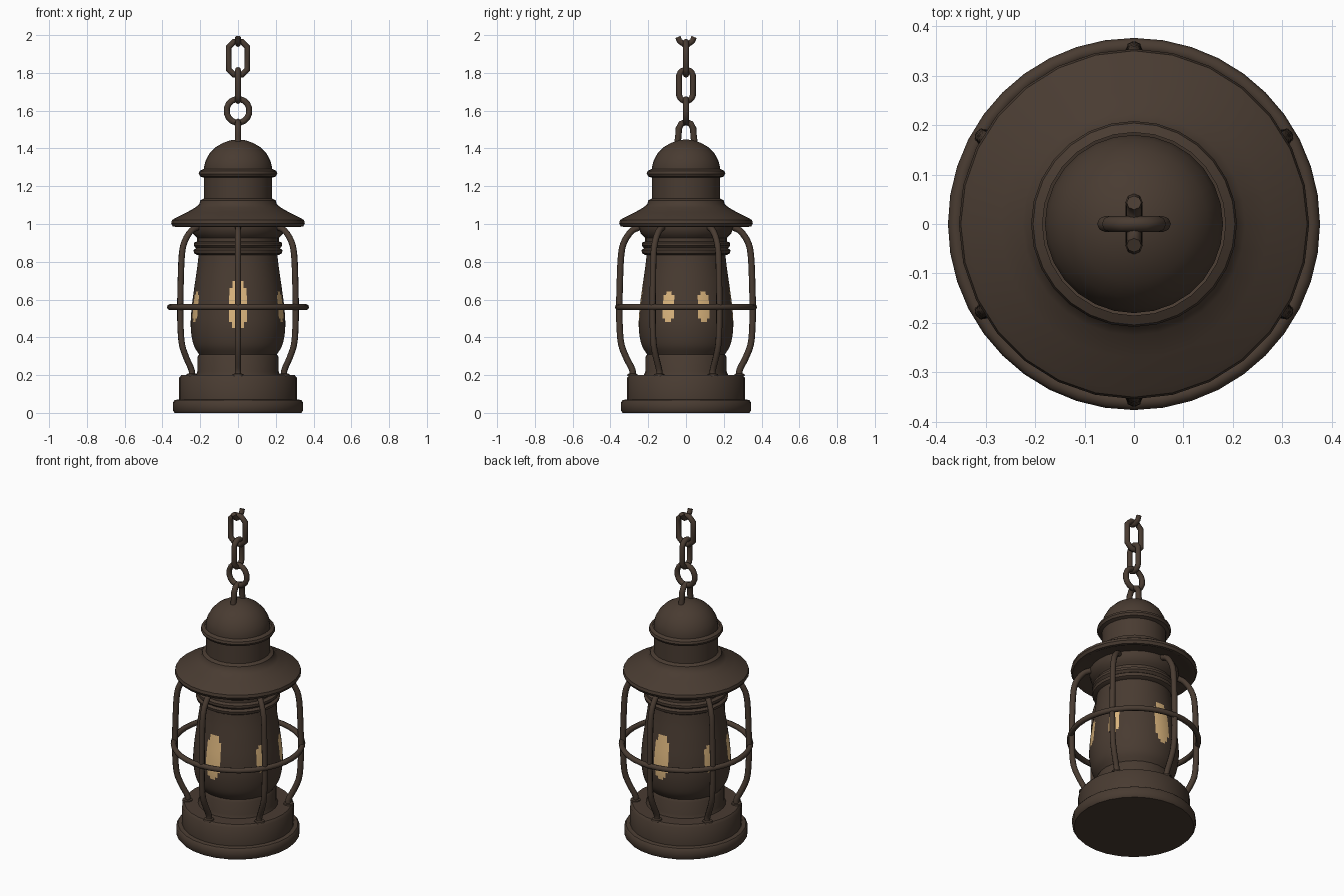
import bpy, bmesh, math
from mathutils import Vector

if "Cube" in bpy.data.objects:
    bpy.data.objects.remove(bpy.data.objects["Cube"])


def material(name, rgb):
    m = bpy.data.materials.new(name)
    m.diffuse_color = (*rgb, 1)
    m.use_nodes = True
    m.node_tree.nodes["Principled BSDF"].inputs["Base Color"].default_value = m.diffuse_color
    return m


IRON = material("dark bronze", (0.066, 0.044, 0.031))
GLOW = material("warm glow", (0.72, 0.47, 0.21))


def finish(name, mesh, angle=40):
    ob = bpy.data.objects.new(name, mesh)
    bpy.context.collection.objects.link(ob)
    bpy.ops.object.select_all(action='DESELECT')
    ob.select_set(True)
    bpy.context.view_layer.objects.active = ob
    bpy.ops.object.shade_smooth_by_angle(angle=math.radians(angle))
    return ob


def lathe(name, profile, segs=28):
    """Revolve (radius, z) points, listed bottom to top, around z."""
    bm = bmesh.new()
    rings = []
    for r, z in profile:
        rings.append([bm.verts.new((r * math.cos(2 * math.pi * i / segs),
                                    r * math.sin(2 * math.pi * i / segs), z))
                      for i in range(segs)])
    for a, b in zip(rings, rings[1:]):
        for i in range(segs):
            j = (i + 1) % segs
            bm.faces.new((a[i], a[j], b[j], b[i]))
    bmesh.ops.remove_doubles(bm, verts=bm.verts, dist=1e-5)
    bmesh.ops.recalc_face_normals(bm, faces=bm.faces)
    mesh = bpy.data.meshes.new(name)
    bm.to_mesh(mesh)
    bm.free()
    mesh.materials.append(IRON)
    return finish(name, mesh)


def tube(name, points, radius, closed=False):
    cu = bpy.data.curves.new(name, 'CURVE')
    cu.dimensions = '3D'
    cu.bevel_depth = radius
    cu.bevel_resolution = 2
    cu.use_fill_caps = True
    sp = cu.splines.new('POLY')
    sp.points.add(len(points) - 1)
    for p, co in zip(sp.points, points):
        p.co = (*co, 1)
    sp.use_cyclic_u = closed
    tmp = bpy.data.objects.new(name + "_path", cu)
    bpy.context.collection.objects.link(tmp)
    bpy.context.view_layer.update()
    dg = bpy.context.evaluated_depsgraph_get()
    mesh = bpy.data.meshes.new_from_object(tmp.evaluated_get(dg))
    bpy.data.objects.remove(tmp)
    mesh.materials.clear()
    mesh.materials.append(IRON)
    return finish(name, mesh, 60)


def smooth(pts, n):
    """Catmull-Rom points through a list of tuples."""
    v = [Vector(p) for p in pts]
    v = [2 * v[0] - v[1]] + v + [2 * v[-1] - v[-2]]
    out = []
    for a, b, c, d in zip(v, v[1:], v[2:], v[3:]):
        for k in range(n):
            t = k / n
            out.append(0.5 * (2 * b + (c - a) * t + (2 * a - 5 * b + 4 * c - d) * t * t
                              + (3 * b - a - 3 * c + d) * t ** 3))
    return out + [v[-2]]


# Base and fuel collar
lathe("base", [(0, 0), (0.335, 0), (0.345, 0.012), (0.345, 0.055), (0.335, 0.068),
               (0.312, 0.072), (0.312, 0.185), (0.30, 0.2), (0, 0.2)])
lathe("collar", [(0.225, 0.195), (0.215, 0.22), (0.215, 0.295), (0.205, 0.312), (0, 0.312)])

# Globe, with glowing oval spots chosen by direction and height
globe = lathe("globe", smooth([(0.20, 0.30), (0.235, 0.36), (0.25, 0.45), (0.246, 0.55),
                               (0.232, 0.66), (0.216, 0.77), (0.206, 0.86)], 6), 96)
globe.data.materials.append(GLOW)
spots = [(-90, 0.055, 0.135, 0.57), (90, 0.055, 0.135, 0.57)]
spots += [(a, 0.034, 0.085, 0.56) for a in (-22, 22, 158, 202)]
for f in globe.data.polygons:
    c = f.center
    for deg, w, h, z in spots:
        a = math.radians(deg)
        side = c.y * math.cos(a) - c.x * math.sin(a)
        if c.x * math.cos(a) + c.y * math.sin(a) > 0 and \
                (side / w) ** 2 + ((c.z - z) / h) ** 2 < 1:
            f.material_index = 1

# Neck rings above the globe
lathe("neck", [(0, 0.83), (0.215, 0.835), (0.232, 0.845), (0.236, 0.862), (0.222, 0.872),
               (0.234, 0.885), (0.234, 0.9), (0.216, 0.908), (0.216, 0.925),
               (0.225, 0.935), (0.24, 0.95), (0.25, 0.98), (0.25, 1.0)])

# Brim, chimney and domed cap
lathe("brim", [(0, 0.99), (0.31, 0.995), (0.33, 0.985), (0.345, 0.987), (0.354, 1.003),
               (0.35, 1.02), (0.335, 1.03), (0.27, 1.062), (0.225, 1.088),
               (0.205, 1.105), (0.2, 1.125), (0.18, 1.135)])
lathe("chimney", [(0.18, 1.09), (0.18, 1.245), (0.2, 1.252), (0.208, 1.266),
                  (0.204, 1.28), (0.185, 1.29)])
lathe("dome", [(0.18, 1.27), (0.18, 1.30), (0.172, 1.335), (0.15, 1.375), (0.118, 1.407),
               (0.078, 1.43), (0.04, 1.443), (0, 1.448)])

# Guard: six bent wires and a hoop
wire = smooth([(0.285, 0.185), (0.283, 0.225), (0.315, 0.29), (0.342, 0.36), (0.351, 0.45),
               (0.353, 0.56), (0.35, 0.70), (0.343, 0.84), (0.325, 0.91),
               (0.285, 0.965), (0.24, 0.985)], 3)
for k in range(6):
    a = math.radians(30 + 60 * k)
    tube(f"guard_wire_{k + 1}", [(r * math.cos(a), r * math.sin(a), z) for r, z in wire], 0.017)
    lathe_foot = lathe(f"wire_foot_{k + 1}", [(0.03, 0.195), (0.028, 0.206), (0, 0.212)], 10)
    lathe_foot.location = (0.283 * math.cos(a), 0.283 * math.sin(a), 0)
tube("guard_hoop", [(0.36 * math.cos(2 * math.pi * i / 40), 0.36 * math.sin(2 * math.pi * i / 40), 0.56)
                    for i in range(40)], 0.016, True)


# Hanging chain: links alternate between the xz and yz planes
def place(u, z, sideways):
    return (0, u, z) if sideways else (u, 0, z)


def link(name, z0, z1, half, sideways, n=16):
    r, wr = half - 0.016, 0.016
    mid, straight = (z0 + z1) / 2, max(0, (z1 - z0) / 2 - half)
    pts = []
    for i in range(n):
        t = 2 * math.pi * (i + 0.5) / n
        s = math.sin(t)
        pts.append(place(r * math.cos(t), mid + r * s + math.copysign(straight, s), sideways))
    tube(name, pts, wr, True)


tube("cap_loop", [place(u, z, True) for u, z in
                  [(-0.046, 1.42), (-0.04, 1.47), (-0.038, 1.505), (-0.026, 1.53), (0, 1.541),
                   (0.026, 1.53), (0.038, 1.505), (0.04, 1.47), (0.046, 1.42)]], 0.017)
link("chain_link_1", 1.52, 1.678, 0.076, False)
link("chain_link_2", 1.635, 1.832, 0.053, True)
link("chain_link_3", 1.77, 1.985, 0.07, False, 8)
tube("chain_end", [place(u, z, True) for u, z in
                   [(-0.043, 1.99), (-0.034, 1.968), (-0.012, 1.952), (0.012, 1.952),
                    (0.034, 1.968), (0.043, 1.99)]], 0.015)
